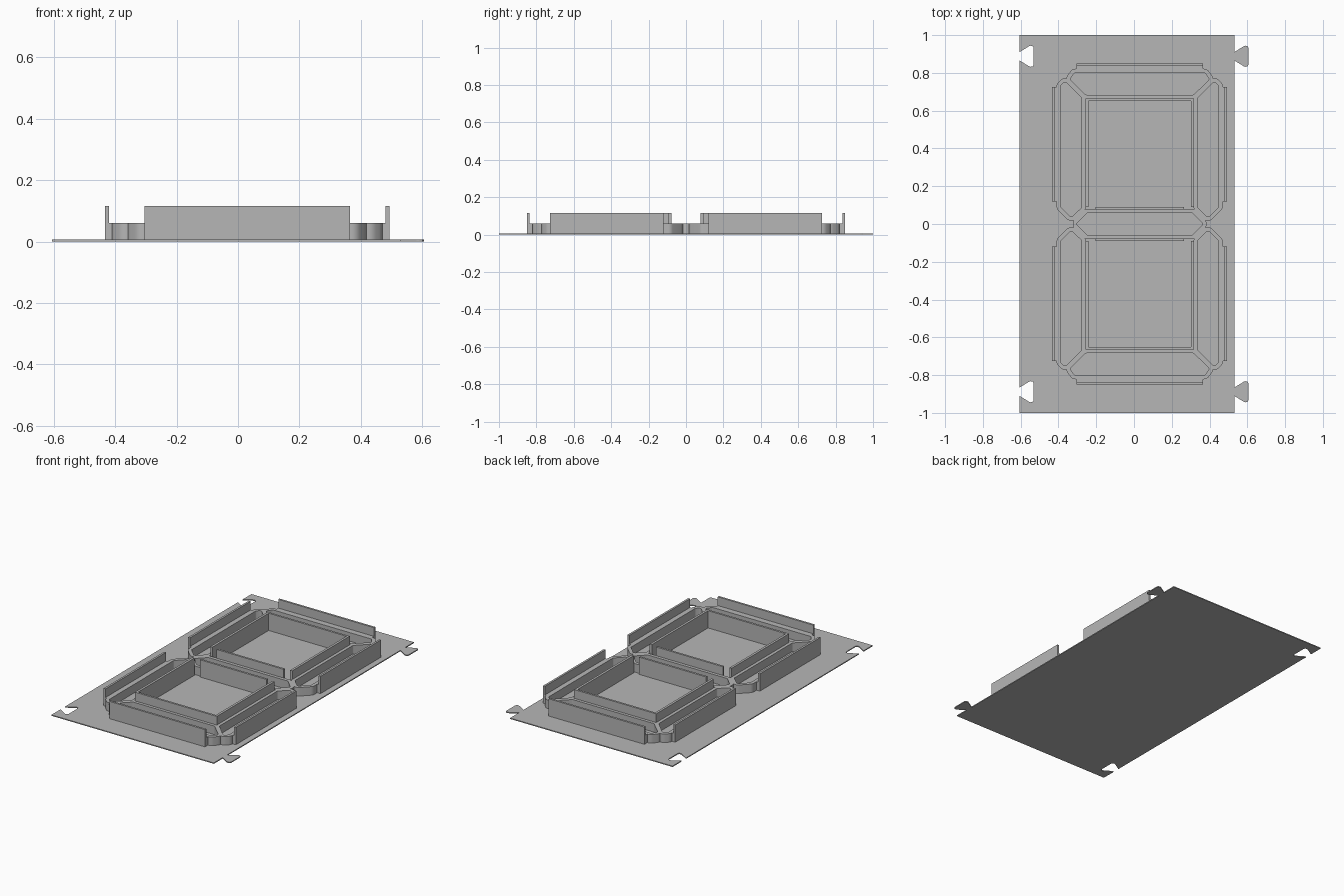
import bpy, bmesh, math
from mathutils import Vector

cube = bpy.data.objects.get("Cube")
if cube:
    bpy.data.objects.remove(cube)

PLATE_T, LOW, TALL = 0.006, 0.06, 0.115   # plate, ledge and rim heights
CX = 0.03                                  # digit centre in x
WALL, ROUND = 0.022, 0.012
BASE = 0.003                               # walls are sunk into the plate

grey = bpy.data.materials.new("plain grey")
grey.use_nodes = True
colour = (0.47, 0.47, 0.47, 1)
grey.diffuse_color = colour
grey.node_tree.nodes["Principled BSDF"].inputs["Base Color"].default_value = colour


def prism(name, pts, z0, z1):
    """Extrude a flat outline from z0 to z1."""
    bm = bmesh.new()
    face = bm.faces.new([bm.verts.new((x, y, z0)) for x, y in pts])
    top = bmesh.ops.extrude_face_region(bm, geom=[face])
    verts = [g for g in top["geom"] if isinstance(g, bmesh.types.BMVert)]
    bmesh.ops.translate(bm, verts=verts, vec=(0, 0, z1 - z0))
    bmesh.ops.recalc_face_normals(bm, faces=bm.faces)
    mesh = bpy.data.meshes.new(name)
    bm.to_mesh(mesh)
    bm.free()
    mesh.materials.append(grey)
    obj = bpy.data.objects.new(name, mesh)
    bpy.context.collection.objects.link(obj)
    return obj


def block(name, x0, x1, y0, y1, z1):
    return prism(name, [(CX + x0, y0), (CX + x1, y0), (CX + x1, y1), (CX + x0, y1)], BASE, z1)


def rounded(pts, grow):
    """Convex outline with rounded corners, grown outward by a distance."""
    pts = [Vector(p) for p in pts]
    area = sum(a.x * b.y - a.y * b.x for a, b in zip(pts, pts[1:] + pts[:1]))
    if area < 0:
        pts.reverse()
    out, n, steps = [], len(pts), 6
    for i, p in enumerate(pts):
        d0 = (p - pts[i - 1]).normalized()
        d1 = (pts[(i + 1) % n] - p).normalized()
        n0, n1 = Vector((d0.y, -d0.x)), Vector((d1.y, -d1.x))
        core = p - (n0 + n1) * (ROUND / (1 + n0.dot(n1)))
        a0 = math.atan2(n0.y, n0.x)
        turn = math.atan2(n0.x * n1.y - n0.y * n1.x, n0.dot(n1))
        for k in range(steps + 1):
            a = a0 + turn * k / steps
            r = ROUND + grow
            out.append((CX + core.x + r * math.cos(a), core.y + r * math.sin(a)))
    return out


def combine(target, others, operation):
    """Apply booleans one after another and remove the operands."""
    bpy.context.view_layer.objects.active = target
    for other in others:
        mod = target.modifiers.new("combine", "BOOLEAN")
        mod.operation, mod.solver, mod.object = operation, "EXACT", other
        bpy.ops.object.modifier_apply(modifier=mod.name)
        bpy.data.objects.remove(other)


# Base plate with dovetail notches on one edge and matching tabs on the other
def dovetail(x, yc, sign):
    half = [(0, 0.022), (0.05, 0.053), (0.06, 0.056), (0.07, 0.053), (0.074, 0.045)]
    lower = [(x + dx, yc - sign * dy) for dx, dy in half]
    upper = [(x + dx, yc + sign * dy) for dx, dy in reversed(half)]
    return lower + upper


left, right, tab_y = -0.606, 0.531, 0.888
outline = [(left, -1), (right, -1)]
outline += dovetail(right, -tab_y, 1) + dovetail(right, tab_y, 1)
outline += [(right, 1), (left, 1)]
outline += dovetail(left, tab_y, -1) + dovetail(left, -tab_y, -1)
prism("base_plate", outline, 0, PLATE_T)

# Seven segment wells: end bars, side bars and the middle bar
end_bar = [(-0.285, 0.684), (0.285, 0.684), (0.37, 0.766), (0.345, 0.8), (-0.345, 0.8), (-0.37, 0.766)]
side_bar = [(0.307, 0.088), (0.362, 0.034), (0.418, 0.09), (0.418, 0.732), (0.395, 0.755), (0.307, 0.667)]
middle_bar = [(-0.337, 0), (-0.279, -0.058), (0.279, -0.058), (0.337, 0), (0.279, 0.058), (-0.279, 0.058)]
segments = [middle_bar]
for sy in (1, -1):
    segments.append([(x, sy * y) for x, y in end_bar])
    for sx in (1, -1):
        segments.append([(sx * x, sy * y) for x, y in side_bar])

shells = [prism("segment_walls", rounded(s, WALL), BASE, LOW) for s in segments]
wells = [prism("well_cutter", rounded(s, 0), -0.05, 0.2) for s in segments]

# Tall rims with the low ledge that joins each to its segment
rims = []


def rim(x0, x1, y0, y1, z1):
    rims.append(block("rim", min(x0, x1), max(x0, x1), min(y0, y1), max(y0, y1), z1))


for sy in (1, -1):
    rim(-0.335, 0.335, sy * 0.81, sy * 0.851, LOW)
    rim(-0.335, 0.335, sy * 0.838, sy * 0.851, TALL)
    rim(-0.285, 0.285, sy * 0.652, sy * 0.665, TALL)
    rim(-0.234, 0.234, sy * 0.078, sy * 0.091, TALL)
    for sx in (1, -1):
        rim(sx * 0.43, sx * 0.463, sy * 0.12, sy * 0.726, LOW)
        rim(sx * 0.45, sx * 0.463, sy * 0.12, sy * 0.726, TALL)
        rim(sx * 0.272, sx * 0.287, sy * 0.09, sy * 0.665, TALL)

walls = shells[0]
combine(walls, shells[1:] + rims, "UNION")
combine(walls, wells, "DIFFERENCE")

# Smooth the rounded corners only
bpy.ops.object.select_all(action="DESELECT")
walls.select_set(True)
bpy.context.view_layer.objects.active = walls
bpy.ops.object.shade_smooth_by_angle(angle=math.radians(30))
